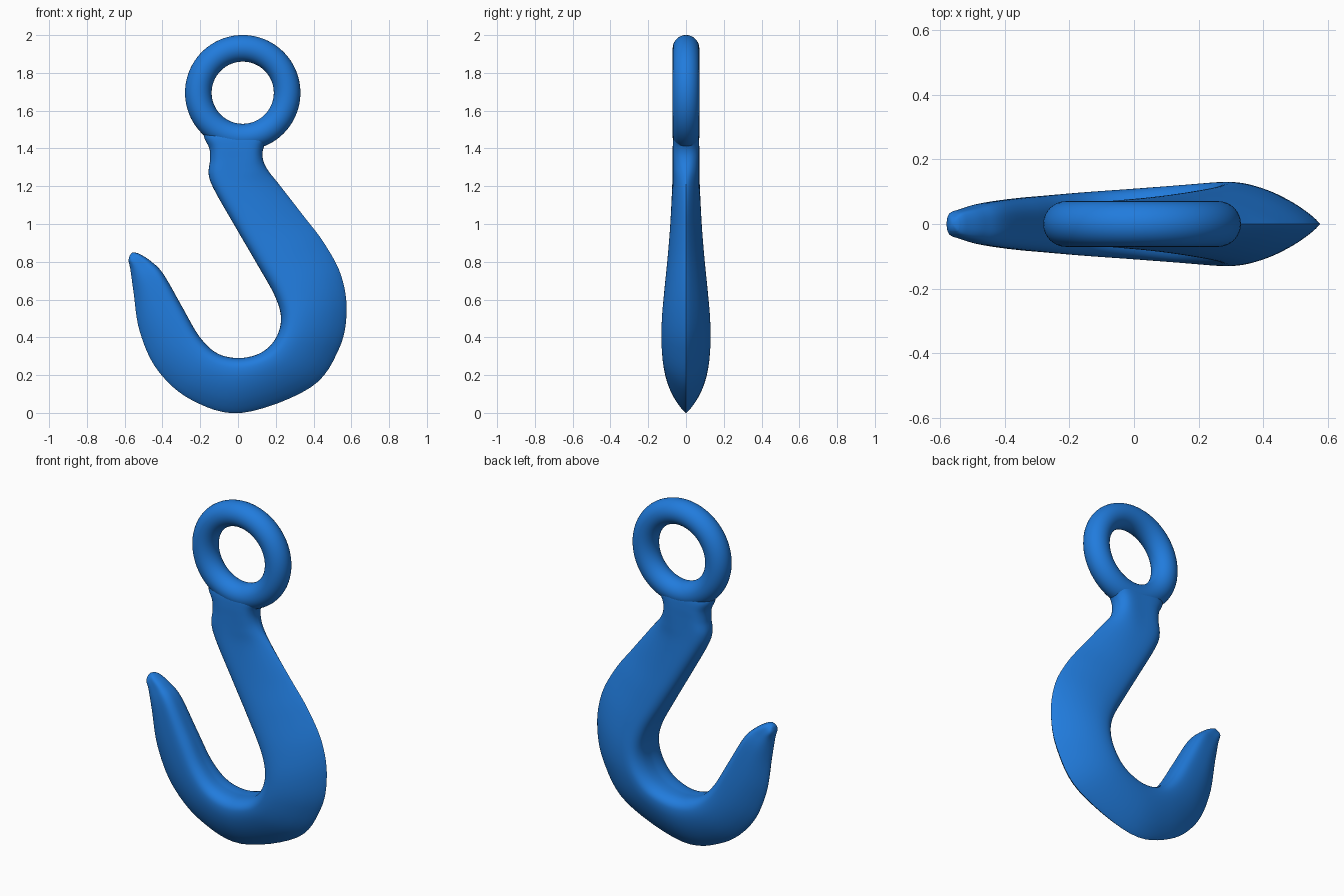
import bpy, bmesh, math
from mathutils import Vector

if "Cube" in bpy.data.objects:
    bpy.data.objects.remove(bpy.data.objects["Cube"])

mat = bpy.data.materials.new("blue_paint")
mat.diffuse_color = (0.015, 0.2, 0.72, 1)
mat.use_nodes = True
mat.node_tree.nodes["Principled BSDF"].inputs["Base Color"].default_value = mat.diffuse_color

# Ring (eye) at the top
bpy.ops.mesh.primitive_torus_add(major_radius=0.235, minor_radius=0.0705, major_segments=96,
                                 minor_segments=32, location=(0.025, 0, 1.695),
                                 rotation=(math.pi / 2, 0, 0))
ring = bpy.context.object
ring.name = "eye_ring"

# Hook stations: inner x, z, outer x, z, half thickness, roundness
stations = [
    (-.185, 1.50, .205, 1.495, .056, 1),
    (-.178, 1.455, .172, 1.455, .067, 1),
    (-.152, 1.40, .138, 1.41, .070, 1),
    (-.148, 1.34, .130, 1.355, .070, 1),
    (-.155, 1.26, .155, 1.29, .071, .8),
    (-.120, 1.17, .225, 1.20, .074, .35),
    (-.005, .97, .345, 1.045, .084, .05),
    (.100, .79, .455, .90, .098, 0),
    (.195, .62, .545, .73, .115, 0),
    (.228, .50, .575, .54, .127, 0),
    (.200, .395, .535, .34, .130, 0),
    (.125, .32, .385, .135, .123, 0),
    (.010, .29, .020, .0, .110, 0),
    (-.110, .315, -.245, .068, .099, 0),
    (-.205, .405, -.425, .225, .089, .05),
    (-.295, .56, -.520, .43, .080, .2),
    (-.395, .735, -.553, .64, .067, .4),
    (-.460, .802, -.569, .755, .050, .7),
    (-.515, .838, -.579, .805, .037, 1),
    (-.540, .848, -.574, .832, .022, 1),
]
# Half cross-sections: position inner -> outer, relative half thickness
gothic = [(0, 0), (0, .3), (.015, .58), (.06, .82), (.13, .96), (.22, 1), (.34, .97),
          (.48, .87), (.62, .72), (.76, .52), (.88, .3), (.96, .12), (1, 0)]
rounded = [(0, 0), (.01, .3), (.04, .56), (.1, .8), (.18, .94), (.3, 1), (.5, 1),
           (.7, 1), (.82, .94), (.9, .8), (.96, .56), (.99, .3), (1, 0)]


def spline(pts, steps):
    """Smooth curve through points of any dimension."""
    out, n = [], len(pts)
    for i in range(n - 1):
        a, b, c, d = (pts[max(0, min(n - 1, i + k))] for k in (-1, 0, 1, 2))
        for s in range(steps):
            t = s / steps
            out.append([.5 * (2 * q + (r - p) * t + (2 * p - 5 * q + 4 * r - u) * t * t
                              + (3 * q - p - 3 * r + u) * t ** 3)
                        for p, q, r, u in zip(a, b, c, d)])
    return out + [list(pts[-1])]


# Swept hook with shank, neck and tip
g, r = spline(gothic, 3), spline(rounded, 3)
bm = bmesh.new()
loops = []
for ix, iz, ox, oz, w, k in spline(stations, 6):
    half = []
    for (t0, y0), (t1, y1) in zip(g, r):
        t, y = t0 + (t1 - t0) * k, (y0 + (y1 - y0) * k) * w
        half.append(Vector((ix + (ox - ix) * t, y, iz + (oz - iz) * t)))
    back = [Vector((p.x, -p.y, p.z)) for p in half[-2:0:-1]]
    loops.append([bm.verts.new(p) for p in half + back])
n = len(loops[0])
for a, b in zip(loops, loops[1:]):
    for i in range(n):
        bm.faces.new((a[i], a[(i + 1) % n], b[(i + 1) % n], b[i]))

# End caps: flat inside the ring, domed at the tip
bm.faces.new(loops[0])
mid = sum((v.co for v in loops[-1]), Vector()) / n
tip = bm.verts.new(mid + Vector((-.005, 0, .008)))
for i in range(n):
    bm.faces.new((loops[-1][i], loops[-1][(i + 1) % n], tip))
bmesh.ops.recalc_face_normals(bm, faces=bm.faces)
me = bpy.data.meshes.new("hook")
bm.to_mesh(me)
bm.free()
hook = bpy.data.objects.new("hook", me)
bpy.context.collection.objects.link(hook)

for ob in (ring, hook):
    ob.data.materials.append(mat)
    bpy.ops.object.select_all(action='DESELECT')
    ob.select_set(True)
    bpy.context.view_layer.objects.active = ob
    bpy.ops.object.shade_smooth_by_angle(angle=math.radians(50))
